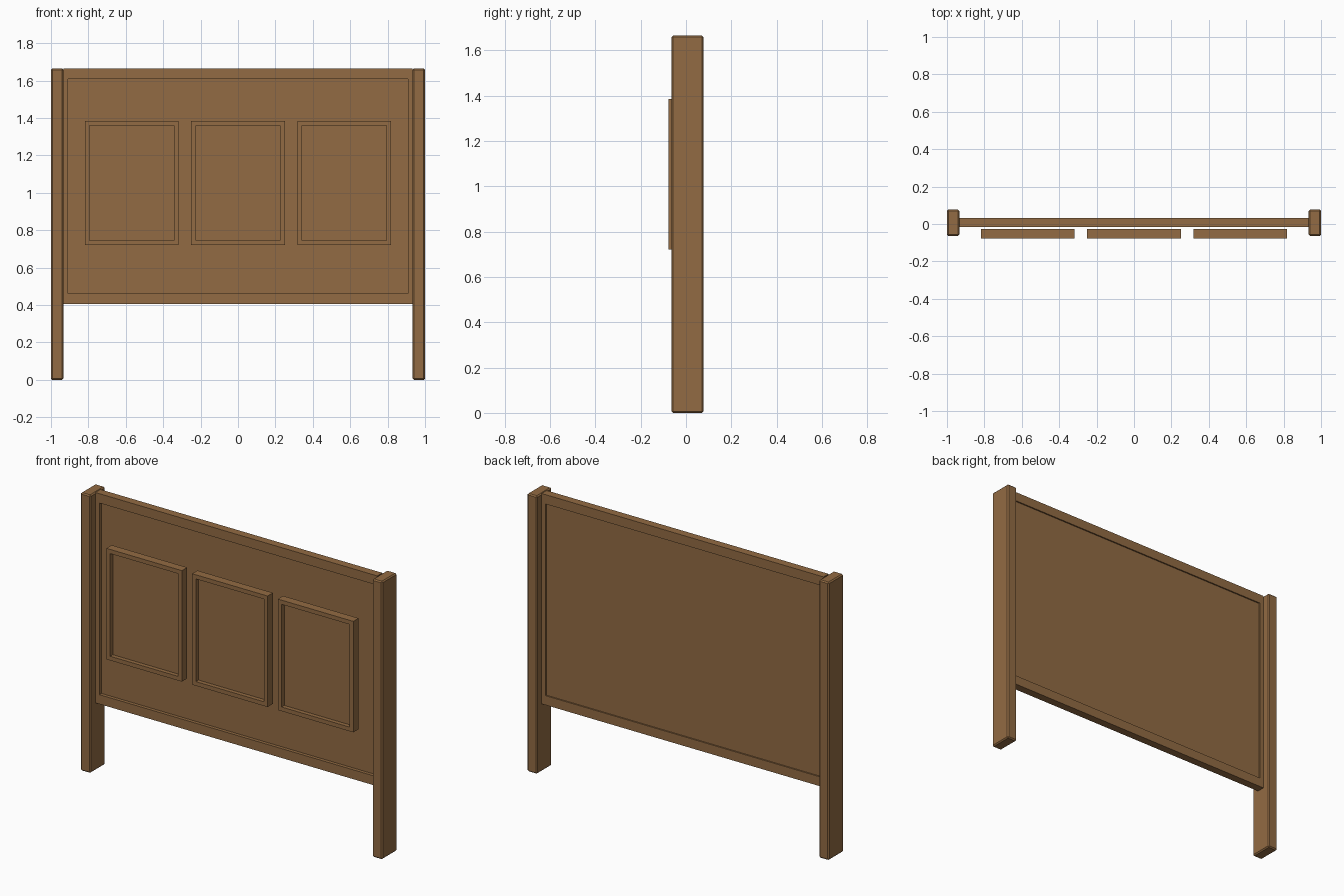
import bpy
import bmesh

cube = bpy.data.objects.get("Cube")
if cube:
    bpy.data.objects.remove(cube, do_unlink=True)

# One brown wood for every part
wood = bpy.data.materials.new("brown_wood")
wood.use_nodes = True
brown = (0.288, 0.147, 0.056, 1)
wood.diffuse_color = brown
wood.node_tree.nodes["Principled BSDF"].inputs["Base Color"].default_value = brown


def box(name, x, y, z, bevel=0, recesses=()):
    """Box from (min, max) ranges; recesses are (facing y, side margin, end margin, depth)."""
    bm = bmesh.new()
    bmesh.ops.create_cube(bm, size=1)
    for v in bm.verts:
        v.co = [r[0] if c < 0 else r[1] for c, r in zip(v.co, (x, y, z))]
    bm.normal_update()
    mid_x, mid_z = sum(x) / 2, sum(z) / 2
    for facing, side, end, depth in recesses:
        face = next(f for f in bm.faces if f.normal.y * facing > 0.9)
        # Inset a border, then push the middle inwards
        bmesh.ops.inset_region(bm, faces=[face], thickness=min(side, end))
        for v in face.verts:
            v.co.x = x[0] + side if v.co.x < mid_x else x[1] - side
            v.co.z = z[0] + end if v.co.z < mid_z else z[1] - end
        floor = bmesh.ops.extrude_discrete_faces(bm, faces=[face])["faces"][0]
        for v in floor.verts:
            v.co.y -= facing * depth
        bm.normal_update()
    if bevel:
        bmesh.ops.bevel(bm, geom=bm.edges[:], offset=bevel, segments=1, affect='EDGES')
    bmesh.ops.recalc_face_normals(bm, faces=bm.faces[:])
    mesh = bpy.data.meshes.new(name)
    bm.to_mesh(mesh)
    bm.free()
    mesh.materials.append(wood)
    obj = bpy.data.objects.new(name, mesh)
    bpy.context.collection.objects.link(obj)
    return obj


# Upright posts with chamfered edges
for name, x in (("right_post", (-1, -0.934)), ("left_post", (0.934, 1))):
    box(name, x, (-0.064, 0.077), (0, 1.665), bevel=0.007)

# Main board, recessed on the front and more shallowly on the back
box("main_board", (-0.934, 0.934), (-0.016, 0.032), (0.405, 1.665),
    recesses=((-1, 0.026, 0.056, 0.02), (1, 0.026, 0.056, 0.008)))

# Three raised panels with a recessed centre
for name, cx in (("right_panel", -0.568), ("middle_panel", 0), ("left_panel", 0.568)):
    box(name, (cx - 0.25, cx + 0.25), (-0.077, -0.027), (0.72, 1.385),
        recesses=((-1, 0.025, 0.025, 0.025),))
